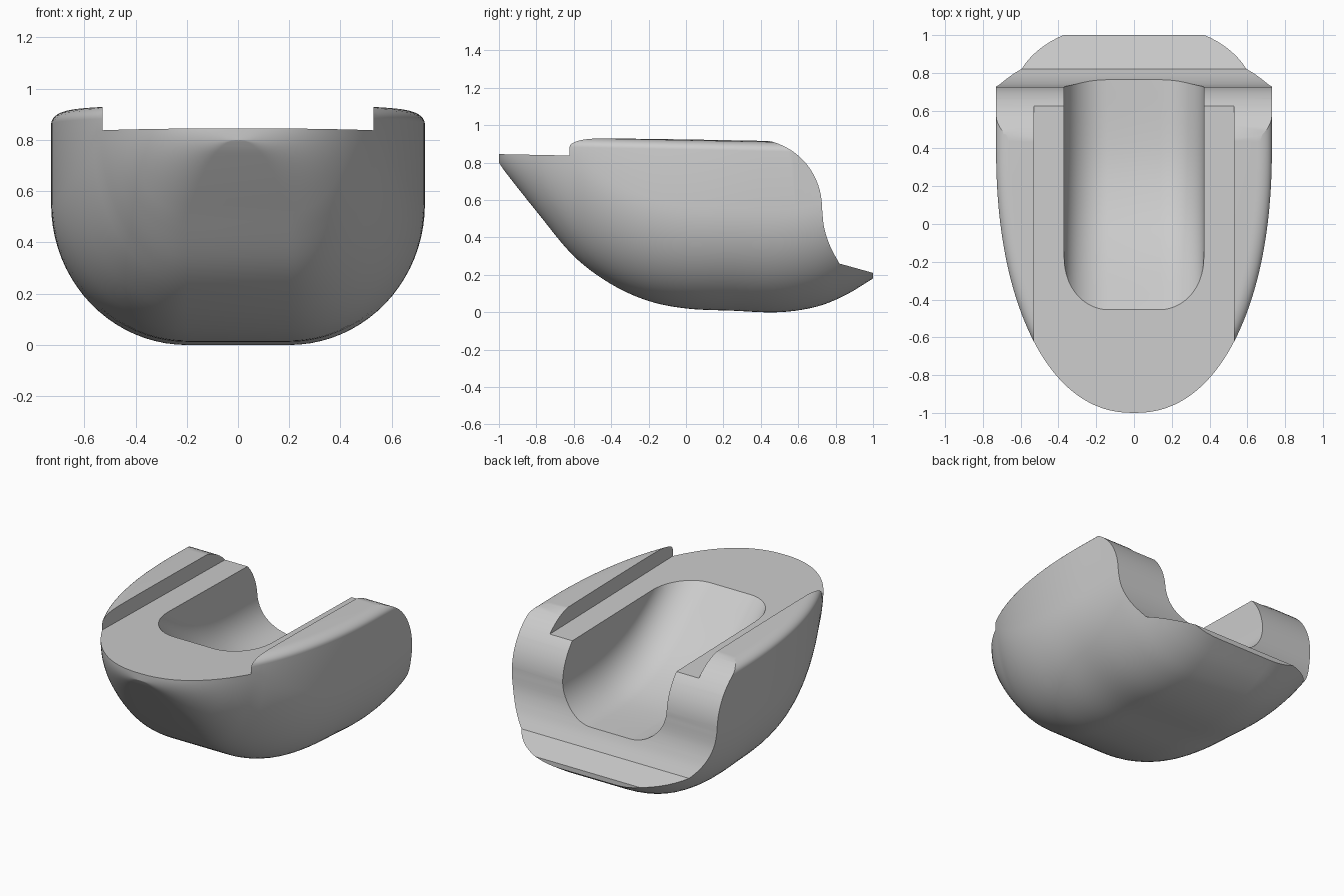
import bpy, bmesh, math

cube = bpy.data.objects.get("Cube")
if cube:
    bpy.data.objects.remove(cube, do_unlink=True)

grey = bpy.data.materials.new("plain_grey")
grey.use_nodes = True
grey.diffuse_color = (0.6, 0.6, 0.6, 1)
grey.node_tree.nodes["Principled BSDF"].inputs["Base Color"].default_value = (0.6, 0.6, 0.6, 1)


def smooth_value(pts, t):
    """Smooth interpolation of (t, value) pairs."""
    n = len(pts)

    def slope(i):
        a, b = pts[max(i - 1, 0)], pts[min(i + 1, n - 1)]
        return (b[1] - a[1]) / (b[0] - a[0])
    i = 0
    while i < n - 2 and t > pts[i + 1][0]:
        i += 1
    (t0, v0), (t1, v1) = pts[i], pts[i + 1]
    d = t1 - t0
    s = (t - t0) / d
    return (v0 * (1 + 2 * s) * (1 - s) ** 2 + v1 * s * s * (3 - 2 * s)
            + slope(i) * d * s * (1 - s) ** 2 + slope(i + 1) * d * s * s * (s - 1))


def loft(name, rings):
    """Closed solid through rings that share one point count."""
    bm = bmesh.new()
    loops = [[bm.verts.new(p) for p in ring] for ring in rings]
    n = len(loops[0])
    for a, b in zip(loops, loops[1:]):
        for i in range(n):
            j = (i + 1) % n
            bm.faces.new((a[i], a[j], b[j], b[i]))
    bm.faces.new(loops[0])
    bm.faces.new(loops[-1])
    bmesh.ops.recalc_face_normals(bm, faces=bm.faces[:])
    mesh = bpy.data.meshes.new(name)
    bm.to_mesh(mesh)
    bm.free()
    mesh.materials.append(grey)
    ob = bpy.data.objects.new(name, mesh)
    bpy.context.collection.objects.link(ob)
    return ob


def mirrored(half, y):
    """Half section of (x, z) points turned into a full ring at y."""
    return [(x, y, z) for x, z in half] + [(-x, y, z) for x, z in reversed(half)]


def arc(cx, cz, rx, rz, start, steps):
    """Quarter ellipse, counter-clockwise from the start angle."""
    angles = [math.radians(start + 90 * i / steps) for i in range(steps + 1)]
    return [(cx + rx * math.cos(a), cz + rz * math.sin(a)) for a in angles]


# Hull: rounded sections, narrowing and rising to the front
keel = [(-1, .80), (-.97, .755), (-.8, .54), (-.6, .30), (-.4, .15), (-.2, .06),
        (0, .02), (.25, .008), (.5, 0), (.7, .03), (.85, .09), (1, .18)]


def hull_section(y):
    u = max(0, (0.4 - y) / 1.4)
    w = 0.73 * (1 - u ** 2.15) ** 0.45
    low = smooth_value(keel, y)
    top = 0.93 - 0.02 * y
    flat = min(0.2, 0.45 * w)
    h = min(0.55, 0.84 - low)
    r = min(0.08, 0.4 * w)
    half = arc(flat, low + h, w - flat, h, -90, 20)
    half += arc(w - r, top - 0.06, r, 0.05, 0, 8)
    half.append((min(0.5, 0.5 * w), top))
    return mirrored(half, y)


stations = [0.4 - 1.4 * math.sin(math.radians(88.8 * i / 48)) for i in range(48, -1, -1)]
stations[0] = -1 + 1e-5
stations += [0.4 + 0.6 * i / 16 for i in range(1, 17)]
hull = loft("hull", [hull_section(y) for y in stations])

# Trough: round-bottomed channel running out of the back
floor = [(-.8, 1.13), (-.46, .84), (-.2, .62), (0, .49), (.2, .415),
         (.4, .38), (.75, .37), (1.2, .37)]


def trough_section(y):
    z = smooth_value(floor, y)
    return mirrored(arc(0.14, z + 0.23, 0.23, 0.23, -90, 14) + [(0.37, 1.6)], y)


trough = loft("trough_cutter", [trough_section(-.8 + 2 * i / 60) for i in range(61)])

# Recess: wide shallow step between the side rails
recess = loft("recess_cutter", [
    mirrored([(0.53, 0.825 - 0.02 * y), (0.53, 1.6)], y) for y in (-1.2, 1.2)])

# Back cut: convex shoulder, concave waist and sloping ledge
back = [(.26, .735), (.35, .775), (.45, .742), (.55, .727), (.65, .718)]
curve = [(smooth_value(back, .26 + .3 * i / 16), .26 + .3 * i / 16) for i in range(17)]
curve[0] = (.82, .26)
waist = [(.26, .82), (.35, .772), (.45, .739), (.56, .727)]
curve = [(smooth_value(waist, z), z) for z in [.26 + .3 * i / 16 for i in range(17)]]
curve += arc(0.367, 0.56, 0.36, 0.364, 0, 18)[1:]
outline = [(1.3, .127)] + curve + [(.367, 1.7), (1.3, 1.7)]
back_cut = loft("back_cutter", [[(x, y, z) for y, z in outline] for x in (-1.2, 1.2)])

# Carve the hull
bpy.context.view_layer.objects.active = hull
for cutter in (trough, recess, back_cut):
    mod = hull.modifiers.new(cutter.name, 'BOOLEAN')
    mod.operation = 'DIFFERENCE'
    mod.solver = 'EXACT'
    mod.object = cutter
    bpy.ops.object.modifier_apply(modifier=mod.name)
    bpy.data.objects.remove(cutter, do_unlink=True)

bpy.ops.object.select_all(action='DESELECT')
hull.select_set(True)
bpy.ops.object.shade_smooth_by_angle(angle=math.radians(28))
